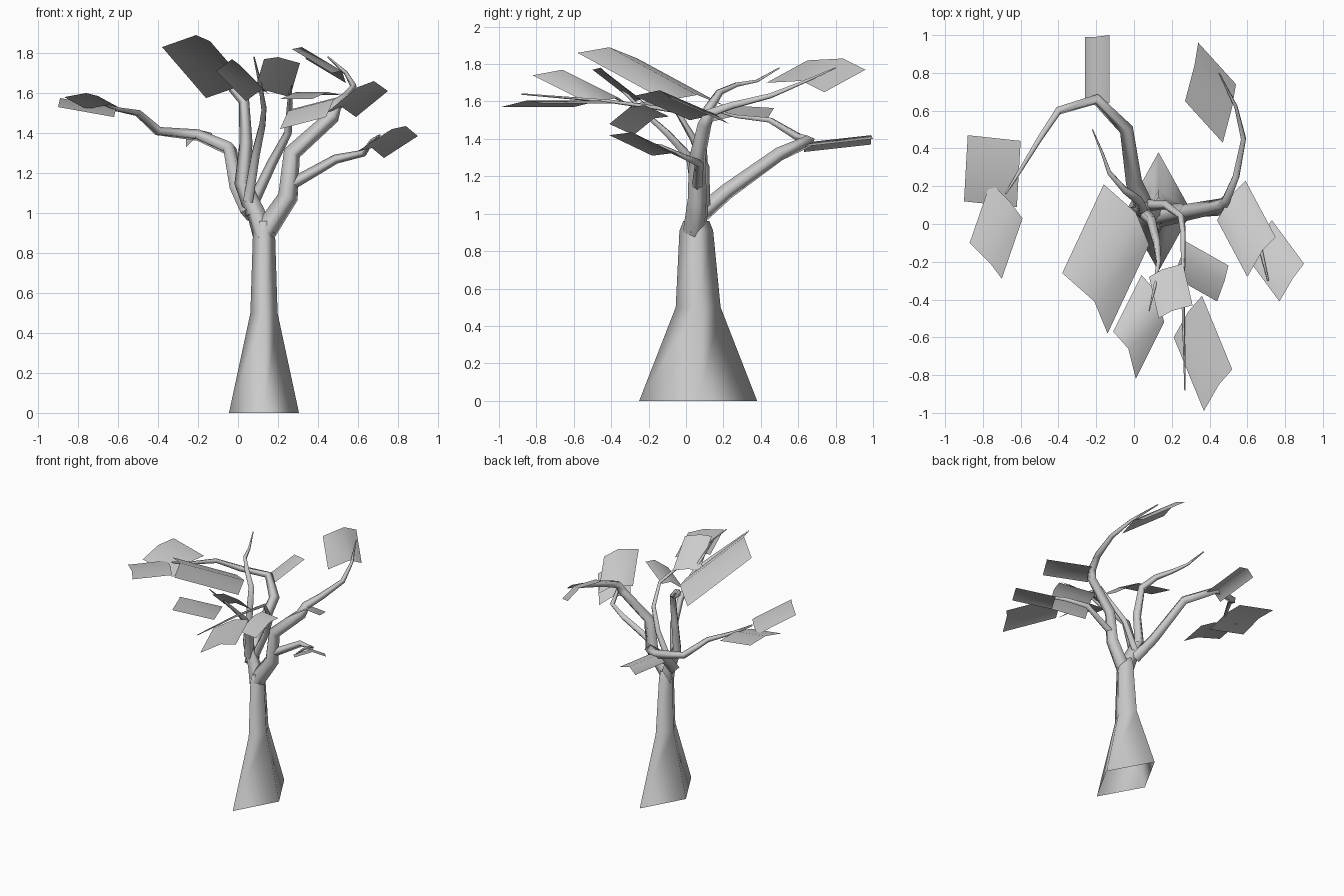
import bpy
import bmesh
from mathutils import Vector

cube = bpy.data.objects.get("Cube")
if cube:
    bpy.data.objects.remove(cube, do_unlink=True)

# One grey material for the whole tree
grey = bpy.data.materials.new("plain grey")
grey.use_nodes = True
colour = (0.6, 0.6, 0.6, 1)
grey.diffuse_color = colour
for node in grey.node_tree.nodes:
    if node.type == 'BSDF_PRINCIPLED':
        node.inputs["Base Color"].default_value = colour
        node.inputs["Roughness"].default_value = 0.8


def add_mesh(name, mesh, smooth=True):
    """Link a mesh as a named object with the shared material."""
    mesh.name = name
    mesh.materials.clear()
    mesh.materials.append(grey)
    for face in mesh.polygons:
        face.use_smooth = smooth
    obj = bpy.data.objects.new(name, mesh)
    bpy.context.collection.objects.link(obj)
    return obj


def trunk(name, sections):
    """Four-sided open trunk from (centre, half width, half depth) sections."""
    bm = bmesh.new()
    rings = []
    for centre, half_x, half_y in sections:
        c = Vector(centre)
        offsets = ((half_x, 0), (0, half_y), (-half_x, 0), (0, -half_y))
        rings.append([bm.verts.new(c + Vector((dx, dy, 0))) for dx, dy in offsets])
    for low, high in zip(rings, rings[1:]):
        for i in range(len(low)):
            j = (i + 1) % len(low)
            bm.faces.new((low[i], low[j], high[j], high[i]))
    mesh = bpy.data.meshes.new(name)
    bm.to_mesh(mesh)
    bm.free()
    return add_mesh(name, mesh)


def branch(name, start_radius, end_radius, points):
    """Tapered four-sided limb swept along a bent path."""
    curve = bpy.data.curves.new(name + "_path", 'CURVE')
    curve.dimensions = '3D'
    curve.bevel_depth = 1
    curve.bevel_resolution = 0
    curve.use_fill_caps = True
    spline = curve.splines.new('POLY')
    spline.points.add(len(points) - 1)
    for i, (knot, point) in enumerate(zip(spline.points, points)):
        t = i / (len(points) - 1)
        knot.co = (*point, 1)
        knot.radius = start_radius + (end_radius - start_radius) * t
    path = bpy.data.objects.new(name + "_path", curve)
    bpy.context.collection.objects.link(path)
    graph = bpy.context.evaluated_depsgraph_get()
    mesh = bpy.data.meshes.new_from_object(path.evaluated_get(graph))
    bpy.data.objects.remove(path, do_unlink=True)
    bpy.data.curves.remove(curve)
    return add_mesh(name, mesh)


def leaf(name, tip_edge, sweep):
    """Folded sheet: a bent tip edge swept back towards its twig."""
    bm = bmesh.new()
    tips = [bm.verts.new(p) for p in tip_edge]
    roots = [bm.verts.new(Vector(p) + Vector(sweep)) for p in tip_edge]
    for i in range(len(tips) - 1):
        bm.faces.new((tips[i], tips[i + 1], roots[i + 1], roots[i]))
    bmesh.ops.recalc_face_normals(bm, faces=bm.faces)
    if sum(f.normal.z for f in bm.faces) < 0:
        bmesh.ops.reverse_faces(bm, faces=bm.faces)
    mesh = bpy.data.meshes.new(name)
    bm.to_mesh(mesh)
    bm.free()
    return add_mesh(name, mesh)


# Trunk with flared foot, and the stub that carries the left-hand limbs
trunk("trunk", [((.13, .065, 0), .175, .315), ((.13, .065, .5), .068, .12),
                ((.13, .055, .91), .055, .09), ((.13, .055, .96), .04, .07)])
branch("trunk_fork", .06, .04, [(.13, .05, .88), (.09, .07, 1), (.04, .08, 1.12)])

# Limbs
branch("back_right_limb", .05, .006, [
    (.06, .08, 1), (0, .22, 1.12), (-.04, .5, 1.32), (-.2, .66, 1.39),
    (-.4, .6, 1.41), (-.5, .45, 1.5), (-.61, .27, 1.52), (-.68, .16, 1.55)])
branch("left_limb", .058, .004, [
    (.13, .04, .9), (.25, .06, 1.08), (.27, .06, 1.3), (.47, .1, 1.48),
    (.49, .13, 1.54), (.54, .25, 1.58), (.58, .45, 1.63), (.54, .62, 1.7),
    (.45, .8, 1.78)])
branch("left_side_twig", .03, .005, [
    (.26, .06, 1.14), (.49, .07, 1.27), (.63, 0, 1.3), (.67, -.13, 1.36),
    (.71, -.3, 1.39)])
branch("upper_back_limb", .045, .004, [
    (.08, .07, 1), (.02, .08, 1.15), (.04, .08, 1.35), (.03, .12, 1.56),
    (-.05, .18, 1.65), (-.13, .27, 1.69), (-.17, .38, 1.71), (-.22, .5, 1.78)])
branch("upper_front_limb", .035, .004, [
    (.05, .06, 1.06), (.09, .02, 1.3), (.12, -.1, 1.43), (.13, -.2, 1.52),
    (.11, -.33, 1.65), (.08, -.46, 1.78)])
branch("long_front_limb", .03, .004, [
    (.07, .1, 1.04), (.17, .1, 1.25), (.25, .04, 1.4), (.26, -.05, 1.55),
    (.26, -.4, 1.6), (.27, -.88, 1.64)])

# Leaves
leaf("large_top_leaf",
     [(-.38, -.26, 1.83), (-.21, -.41, 1.89), (-.14, -.58, 1.86)], (.22, .47, -.255))
leaf("front_right_leaf",
     [(-.11, -.57, 1.71), (-.03, -.66, 1.77), (.01, -.82, 1.74)], (.15, .3, -.15))
leaf("front_centre_leaf",
     [(.13, -.5, 1.77), (.2, -.46, 1.78), (.31, -.43, 1.75)], (-.05, .22, -.17))
leaf("front_left_leaf",
     [(.5, -.22, 1.58), (.48, -.3, 1.57), (.44, -.41, 1.48)], (-.23, .13, -.06))
leaf("left_upper_leaf",
     [(.6, -.28, 1.63), (.68, -.14, 1.66), (.75, -.07, 1.61)], (-.16, .3, -.13))
leaf("left_lower_leaf",
     [(.77, -.41, 1.42), (.84, -.29, 1.435), (.9, -.21, 1.385)], (-.17, .23, -.11))
leaf("far_front_leaf",
     [(.37, -.99, 1.57), (.45, -.85, 1.605), (.52, -.77, 1.59)], (-.16, .39, 0))
leaf("back_left_leaf",
     [(.27, .65, 1.82), (.32, .84, 1.83), (.34, .96, 1.77)], (.2, -.22, -.12))
leaf("back_leaf",
     [(-.26, .99, 1.37), (-.21, .99, 1.42), (-.13, 1, 1.4)], (0, -.36, -.04))
leaf("right_back_leaf",
     [(-.88, .47, 1.565), (-.89, .3, 1.575), (-.9, .12, 1.53)], (.28, -.03, -.05))
leaf("right_front_leaf",
     [(-.87, -.1, 1.58), (-.76, -.21, 1.6), (-.7, -.29, 1.585)], (.11, .32, -.06))
